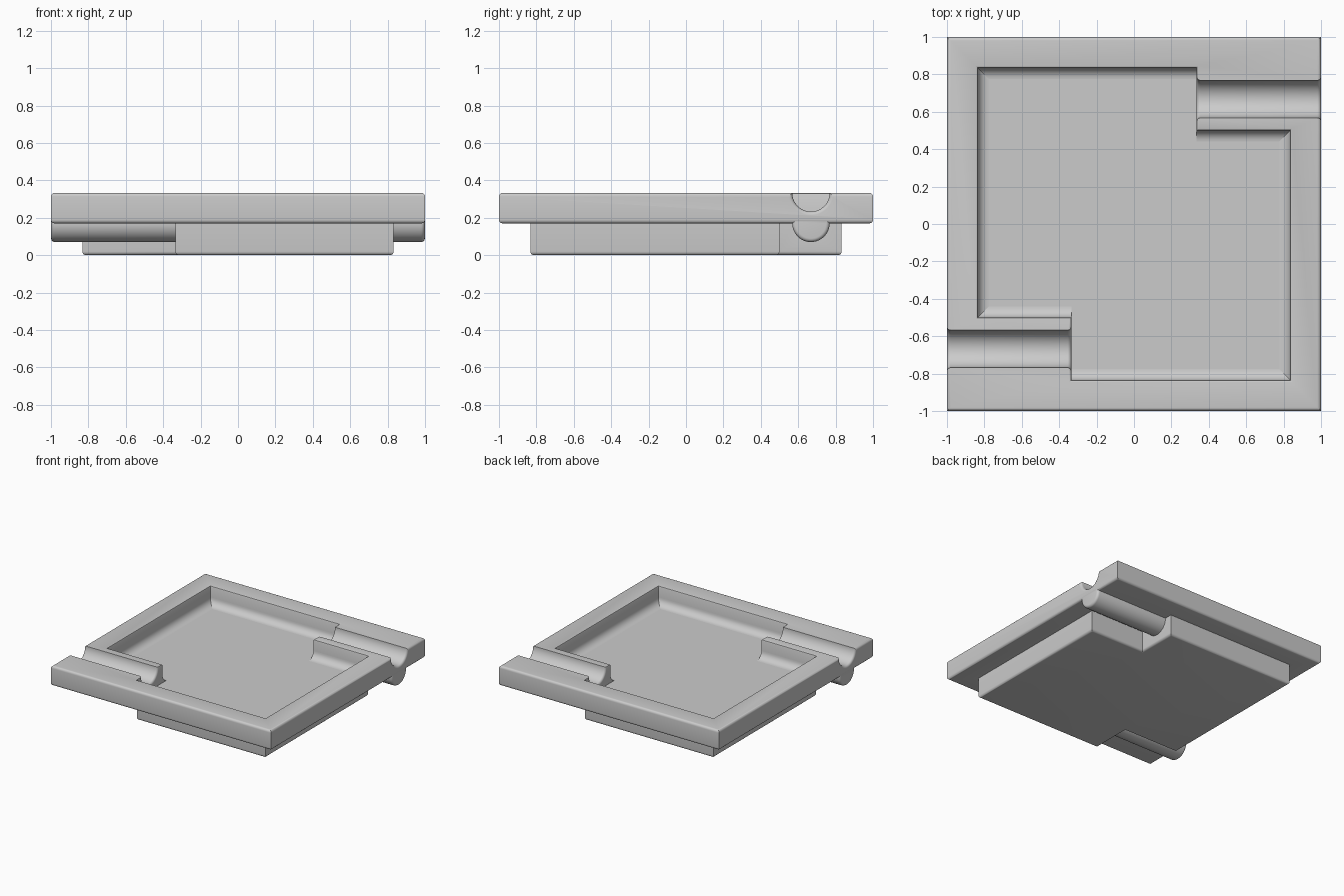
import bpy, bmesh
from math import sin, cos, pi
from mathutils import Vector

cube = bpy.data.objects.get("Cube")
if cube:
    bpy.data.objects.remove(cube, do_unlink=True)

grey = bpy.data.materials.new("plain grey")
grey.use_nodes = True
COLOR = (0.6, 0.6, 0.6, 1)
grey.diffuse_color = COLOR
grey.node_tree.nodes["Principled BSDF"].inputs["Base Color"].default_value = COLOR

TOP, RIM, FLOOR, EDGE = 0.333, 0.17, 0.18, 0.02
STEP, NOTCH, CHANNEL_Y = 0.335, 0.5, 0.668


def offset(poly, d):
    """Move every side of a counter-clockwise outline outwards by d."""
    result = []
    for i, p in enumerate(poly):
        a, b = p - poly[i - 1], poly[(i + 1) % len(poly)] - p
        n1 = Vector((a.y, -a.x)).normalized()
        n2 = Vector((b.y, -b.x)).normalized()
        result.append(p + (n1 + n2) * d / (1 + n1.dot(n2)))
    return result


def loft(name, poly, rings, axis="z", turned=False):
    """Stack offset copies of an outline along an axis: rings = (position, offset)."""
    poly = [Vector(p) for p in poly]
    place = {"x": lambda p, t: (t, p.x, p.y),
             "y": lambda p, t: (p.x, t, p.y),
             "z": lambda p, t: (p.x, p.y, t)}[axis]
    s = -1 if turned else 1
    bm = bmesh.new()
    loops = []
    for t, d in rings:
        points = [place(p, t) for p in offset(poly, d)]
        loops.append([bm.verts.new((s * x, s * y, z)) for x, y, z in points])
    n = len(poly)
    for lo, hi in zip(loops, loops[1:]):
        for i in range(n):
            j = (i + 1) % n
            bm.faces.new((lo[i], lo[j], hi[j], hi[i]))
    bm.faces.new(loops[0])
    bm.faces.new(loops[-1])
    bmesh.ops.recalc_face_normals(bm, faces=bm.faces[:])
    mesh = bpy.data.meshes.new(name)
    bm.to_mesh(mesh)
    bm.free()
    mesh.materials.append(grey)
    obj = bpy.data.objects.new(name, mesh)
    bpy.context.collection.objects.link(obj)
    return obj


def rounding(t, direction, steps=5, r=EDGE):
    """Rings of a rounded edge, from the end face inwards."""
    angles = [pi / 2 * i / steps for i in range(steps + 1)]
    return [(t + direction * r * (1 - cos(a)), -r * (1 - sin(a))) for a in angles]


def combine(target, other, operation):
    mod = target.modifiers.new(operation, "BOOLEAN")
    mod.operation, mod.object, mod.solver = operation, other, "EXACT"
    bpy.context.view_layer.objects.active = target
    bpy.ops.object.modifier_apply(modifier=mod.name)
    bpy.data.objects.remove(other, do_unlink=True)


def smooth(obj):
    bpy.ops.object.select_all(action="DESELECT")
    obj.select_set(True)
    bpy.context.view_layer.objects.active = obj
    bpy.ops.object.shade_smooth_by_angle(angle=pi / 6)


def notched(h):
    """Square outline with two opposite corners cut away."""
    half = [(STEP, NOTCH), (STEP, h), (-h, h), (-h, -NOTCH)]
    return half + [(-x, -y) for x, y in half]


def circle(cy, cz, r, n=64):
    return [(cy + r * cos(2 * pi * i / n), cz + r * sin(2 * pi * i / n)) for i in range(n)]


# Square rim plate with rounded upper and lower edges
square = [(-1, -1), (1, -1), (1, 1), (-1, 1)]
tray = loft("tray_body", square, rounding(RIM, 1) + rounding(TOP, -1)[::-1])

# Notched foot
combine(tray, loft("foot", notched(0.832), rounding(0, 1) + [(RIM + 0.006, 0)]), "UNION")

# Round ridges under the rim
for turned in (False, True):
    ridge = loft("ridge", circle(CHANNEL_Y, RIM, 0.1),
                 [(STEP - 0.04, 0)] + rounding(0.999, -1)[::-1], "x", turned)
    combine(tray, ridge, "UNION")

# Notched hollow with a slightly eased lip
lip = [(TOP - 0.012, 0), (TOP - 0.004, 0.003), (TOP, 0.01), (TOP + 0.1, 0.01)]
combine(tray, loft("hollow", notched(0.835), [(FLOOR, 0)] + lip), "DIFFERENCE")

# Half-round channels flaring at both ends
flare = [(t, -d - EDGE) for t, d in rounding(0, 1)]
for turned in (False, True):
    inner = [(STEP + t, -d - EDGE + EDGE) for t, d in flare]
    rings = [(STEP - 0.08, EDGE)]
    rings += [(STEP + EDGE * (1 - cos(a)), EDGE * (1 - sin(a)))
              for a in (pi / 2 * i / 5 for i in range(6))]
    rings += [(1 - t + STEP, d) for t, d in rings[:0:-1]] + [(1.1, EDGE)]
    combine(tray, loft("channel", circle(CHANNEL_Y, TOP, 0.1), rings, "x", turned), "DIFFERENCE")
smooth(tray)

# Concave fillets between the hollow's walls and floor
R, SINK, W = 0.06, 0.006, 0.835
arc = [(R - R * cos(a), R - R * sin(a)) for a in (pi / 2 * i / 8 for i in range(9))]
cove = [(-SINK, R)] + arc + [(R, -SINK), (-SINK, -SINK)]
for side, turned in (("back", False), ("front", True)):
    walls = [("long", "x", W, -1, -W, STEP),
             ("side", "y", -W, 1, -NOTCH, W),
             ("notch", "x", NOTCH, -1, STEP, W)]
    for wall, axis, at, way, start, end in walls:
        profile = [(at + way * u, FLOOR + v) for u, v in cove]
        smooth(loft(f"{side}_{wall}_fillet", profile, [(start, 0), (end, 0)], axis, turned))
